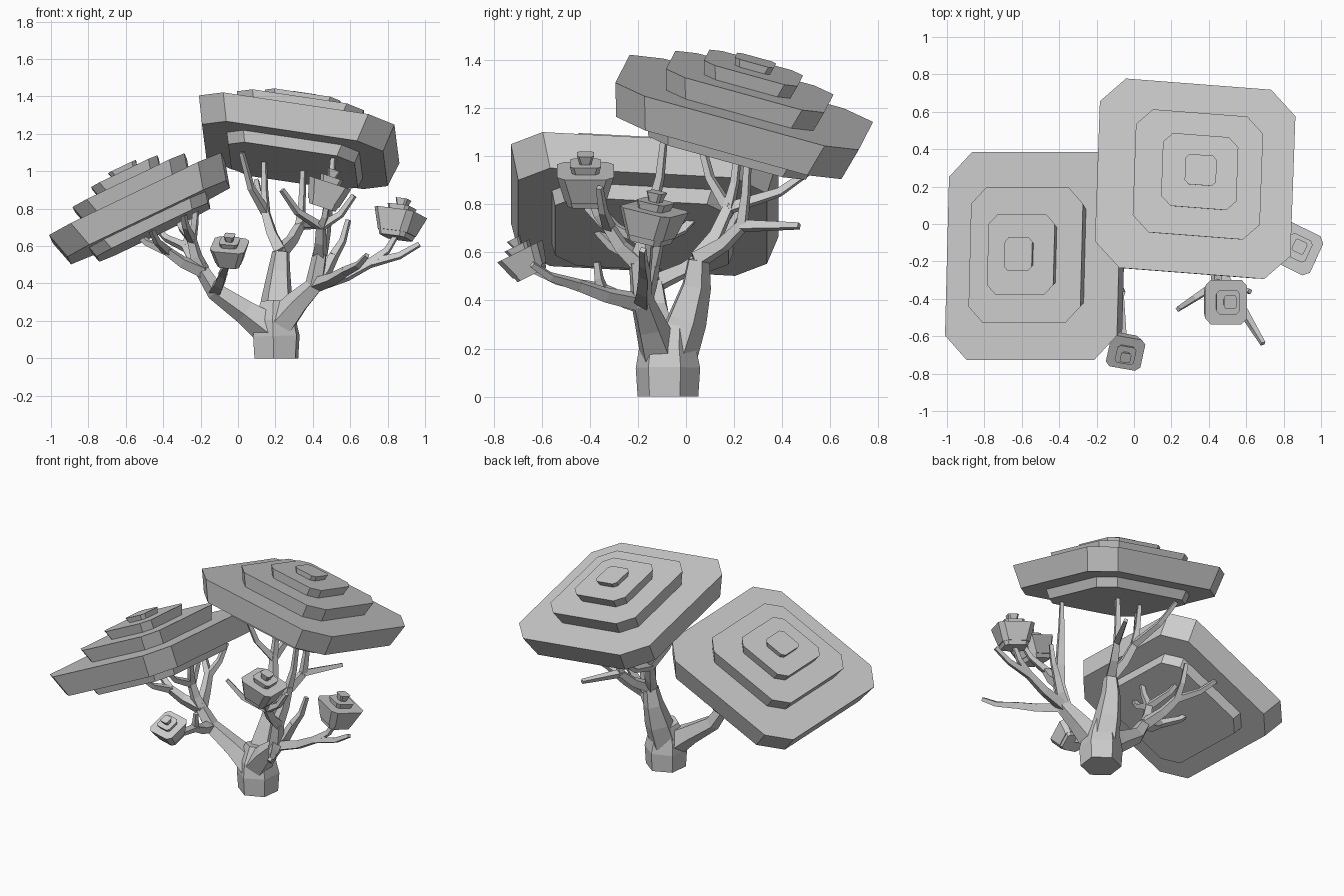
import bpy, bmesh, math
from mathutils import Vector

if "Cube" in bpy.data.objects:
    bpy.data.objects.remove(bpy.data.objects["Cube"])


def finish(name, rings):
    bm = bmesh.new()
    vs = [[bm.verts.new(p) for p in r] for r in rings]
    n = len(vs[0])
    for a, b in zip(vs, vs[1:]):
        for i in range(n):
            j = (i + 1) % n
            bm.faces.new((a[i], a[j], b[j], b[i]))
    bm.faces.new(vs[0][::-1])
    bm.faces.new(vs[-1])
    bmesh.ops.recalc_face_normals(bm, faces=bm.faces)
    me = bpy.data.meshes.new(name)
    bm.to_mesh(me)
    bm.free()
    bpy.context.collection.objects.link(bpy.data.objects.new(name, me))


# Stepped foliage: chamfered slabs (scale, bottom, top) on a tilted plane, narrowing downward
def foliage(name, centre, slope_x, slope_y, turn, hx, hy, layers):
    c = Vector(centre)
    n = Vector((-slope_x, -slope_y, 1)).normalized()
    t = math.radians(turn)
    u = Vector((math.cos(t), math.sin(t), 0))
    u.z = slope_x * u.x + slope_y * u.y
    u.normalize()
    v = n.cross(u)
    for i, (s, z0, z1) in enumerate(layers):
        rings = []
        for z, inset in ((z0, 0.27 * (z1 - z0)), (z1, 0)):
            x, y, k = hx * s - inset, hy * s - inset, 0.26 * s * min(hx, hy)
            half = [(x, k - y), (x, y - k), (x - k, y), (k - x, y)]
            outline = half + [(-a, -b) for a, b in half]
            rings.append([c + u * a + v * b + n * z for a, b in outline])
        finish(f"{name}_tier_{i + 1}", rings)


# Tapered low-poly limb along a path
def limb(name, path, radii, sides=4):
    P = [Vector(p) for p in path]
    ref, rings = None, []
    for i, p in enumerate(P):
        d = (P[min(i + 1, len(P) - 1)] - P[max(i - 1, 0)]).normalized()
        if ref is None:
            ref = Vector((1, 0, 0)) if abs(d.x) < 0.8 else Vector((0, 1, 0))
        ref = (ref - d * ref.dot(d)).normalized()
        side = d.cross(ref)
        angles = [math.tau * k / sides + 0.4 for k in range(sides)]
        rings.append([p + (ref * math.cos(a) + side * math.sin(a)) * radii[i] for a in angles])
    finish(name, rings)


def between(a, b, flat, rise):
    d = b - a
    return a + Vector((d.x * flat, d.y * flat, d.z * rise))


# Fork: a bough from the hub toward the mean of its tips, then a twig to each tip
def fork(name, hub, *tips):
    hub, tips = Vector(hub), [Vector(t) for t in tips]
    mean = sum(tips, Vector()) / len(tips)
    knot = between(hub, mean, 0.58, 0.46)
    limb(name + "_bough", [hub, between(hub, knot, 0.58, 0.45), knot], (0.042, 0.034, 0.028))
    for i, tip in enumerate(tips):
        limb(f"{name}_twig_{i + 1}", [knot, between(knot, tip, 0.6, 0.4), tip],
             (0.028, 0.021, 0.016))


# Large canopies
canopy = [(1, -0.145, 0), (0.65, -0.005, 0.09), (0.385, 0.085, 0.15),
          (0.16, 0.145, 0.183), (0.68, -0.205, -0.14)]
foliage("right_canopy", (0.327, 0.242, 1.224), -0.17, -0.27, -4.4, 0.53, 0.525, canopy)
foliage("left_canopy", (-0.54, -0.172, 0.857), 0.48, -0.065, 0, 0.51, 0.557, canopy)


# Small leaf clusters, in units of their half width
def cluster(name, centre, sx, sy, turn, h):
    tiers = [(1, -0.48, 0.48), (0.55, 0.45, 0.76), (0.3, 0.74, 1.1), (0.7, -0.7, -0.45)]
    foliage(name, centre, sx, sy, turn, h, h, [(s, a * h, b * h) for s, a, b in tiers])


cluster("front_cluster", (-0.045, -0.67, 0.565), 0, 0.5, -10, 0.094)
cluster("middle_cluster", (0.475, -0.418, 0.885), -0.33, 0, 0, 0.118)
cluster("side_cluster", (0.86, -0.14, 0.725), -0.2, -0.15, -26, 0.118)

# Trunk and main stems
back = (0.23, 0.05, 0.57)
right = (0.44, -0.2, 0.56)
side = (0.41, -0.18, 0.39)
left = (-0.19, -0.13, 0.47)
front = (-0.12, -0.12, 0.36)
limb("trunk", [(0.205, -0.075, 0), (0.205, -0.075, 0.12), (0.2, -0.075, 0.2), (0.2, -0.06, 0.3)],
     (0.127, 0.135, 0.12, 0.085), 6)
limb("back_stem", [(0.2, -0.05, 0.18), (0.21, 0, 0.32), (0.22, 0.04, 0.46), back],
     (0.1, 0.088, 0.065, 0.048), 5)
limb("right_stem", [(0.22, -0.11, 0.18), (0.32, -0.15, 0.3), side, right],
     (0.09, 0.068, 0.052, 0.04), 5)
limb("left_stem", [(0.18, -0.09, 0.15), (0.04, -0.1, 0.25), front, left],
     (0.1, 0.07, 0.052, 0.04), 5)

# Branches under the right canopy
fork("back_inner", back, (0.02, 0.05, 1.1), (0.14, 0.22, 1.05), (0.1, 0.53, 0.95))
fork("back_outer", back, (0.35, 0.26, 1.04), (0.46, 0.47, 0.71))
fork("right_upper", right, (0.51, -0.09, 1.08))
# Branches to the middle and side clusters
fork("middle", right, (0.48, -0.4, 0.84), (0.235, -0.455, 0.9), (0.62, -0.36, 0.87))
fork("side", side, (0.97, -0.18, 0.61), (0.86, -0.15, 0.68))
fork("side_upper", side, (0.59, -0.1, 0.74))
fork("side_front", side, (0.69, -0.64, 0.55))
# Branches under the left canopy
fork("left_upper", left, (-0.22, -0.2, 0.86), (-0.34, 0.08, 0.79), (-0.3, -0.38, 0.81))
fork("left_outer", left, (-0.56, -0.1, 0.69), (-0.47, -0.38, 0.7))
fork("left_back", left, (-0.45, 0.25, 0.71), (-0.24, 0.22, 0.77))
# Branch to the front cluster
fork("front", front, (-0.05, -0.66, 0.54), (-0.06, -0.37, 0.56))
